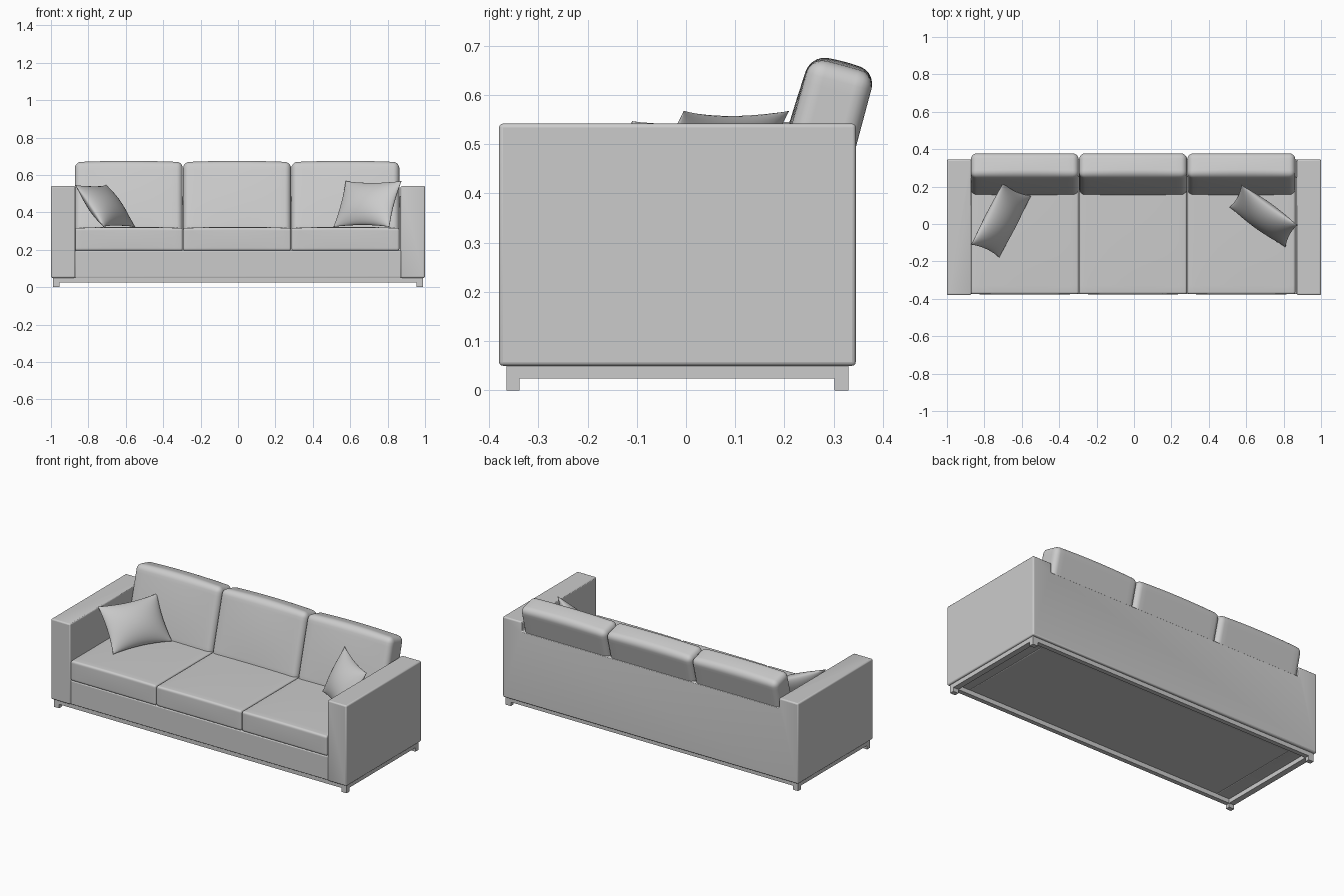
import bpy, bmesh, math
from mathutils import Vector

if "Cube" in bpy.data.objects:
    bpy.data.objects.remove(bpy.data.objects["Cube"])


def finish(name, bm, smooth=True):
    bmesh.ops.recalc_face_normals(bm, faces=bm.faces)
    me = bpy.data.meshes.new(name)
    bm.to_mesh(me)
    bm.free()
    for p in me.polygons:
        p.use_smooth = smooth
    ob = bpy.data.objects.new(name, me)
    bpy.context.collection.objects.link(ob)
    return ob


def box_bm(lo, hi):
    bm = bmesh.new()
    bmesh.ops.create_cube(bm, size=1)
    for v in bm.verts:
        v.co = Vector([(a + b) / 2 + c * (b - a) for a, b, c in zip(lo, hi, v.co)])
    return bm


def box(name, lo, hi, bevel=0.0):
    ob = finish(name, box_bm(lo, hi), smooth=False)
    if bevel:
        add_bevel(ob, bevel)
    return ob


def add_bevel(ob, width):
    m = ob.modifiers.new("soft_edges", "BEVEL")
    m.width, m.segments, m.limit_method = width, 3, "ANGLE"
    bpy.context.view_layer.objects.active = ob
    ob.select_set(True)
    bpy.ops.object.shade_smooth_by_angle(angle=math.radians(35))
    ob.select_set(False)


def cushion(name, size, loc, radius, puff, tilt=0.0):
    """Rounded box whose front (-y) and top (+z) swell slightly."""
    h = Vector(size) / 2
    bm = box_bm(-h, h)
    bmesh.ops.bevel(bm, geom=bm.edges[:], offset=radius, segments=5,
                    profile=0.5, affect="EDGES")
    for axis in range(3):
        n = Vector((0, 0, 0))
        n[axis] = 1
        for i in range(-4, 5):
            bmesh.ops.bisect_plane(bm, geom=bm.verts[:] + bm.edges[:] + bm.faces[:],
                                   plane_co=n * (h[axis] - radius) * i / 4.5, plane_no=n)
    for v in bm.verts:
        x, y, z = (v.co[i] / h[i] for i in range(3))
        v.co.y -= puff[0] * (1 - x * x) * (1 - z * z) * (1 - y) / 2
        v.co.z += puff[1] * (1 - x * x) * (1 - 0.6 * y * y) * (1 + z) / 2
    ob = finish(name, bm)
    ob.location = loc
    ob.rotation_euler.x = tilt
    return ob


def pillow(name, a, b, c, thick, n=20):
    """Throw pillow from lower corners a, b and the upper corner c above a."""
    a, b, c = Vector(a), Vector(b), Vector(c)
    eu, ev = (b - a) / 2, (c - a) / 2
    mid, normal = a + eu + ev, eu.cross(ev).normalized()
    bm = bmesh.new()
    for side in (-1, 1):
        rows = []
        for j in range(n + 1):
            v = math.sin(math.pi * (j / n - 0.5))
            row = []
            for i in range(n + 1):
                u = math.sin(math.pi * (i / n - 0.5))
                p = mid + eu * u * (1 - 0.07 * (1 - v * v)) + ev * v * (1 - 0.1 * (1 - u * u))
                bulge = max(0, (1 - u * u) * (1 - v * v)) ** 0.6
                row.append(bm.verts.new(p + normal * side * thick * bulge))
            rows.append(row)
        for r, s in zip(rows, rows[1:]):
            for i in range(n):
                bm.faces.new((r[i], r[i + 1], s[i + 1], s[i]))
    bmesh.ops.remove_doubles(bm, verts=bm.verts, dist=1e-5)
    return finish(name, bm)


# Shell: both arms and the lower back in one piece
shell = box("arms_and_back", (-1, -0.38, 0.05), (1, 0.345, 0.542))
cutters = [box("seat_cutter", (-0.87, -0.6, -0.2), (0.87, 0.25, 0.8)),
           box("back_top_cutter", (-0.87, 0.1, 0.485), (0.87, 0.6, 0.9))]
for cut in cutters:
    cut.hide_render = True
    cut.hide_viewport = True
    m = shell.modifiers.new("cut", "BOOLEAN")
    m.operation, m.object, m.solver = "DIFFERENCE", cut, "EXACT"
add_bevel(shell, 0.008)

# Seat base
box("seat_base", (-0.872, -0.375, 0.051), (0.872, 0.26, 0.196), 0.005)

# Seat and back cushions
for i, side in enumerate(("left", "middle", "right")):
    x = -0.584 + 0.579 * i
    cushion(side + "_seat_cushion", (0.577, 0.63, 0.122), (x, -0.06, 0.256),
            0.012, (0.002, 0.006))
    cushion(side + "_back_cushion", (0.577, 0.136, 0.40), (x, 0.267, 0.465),
            0.032, (0.008, 0.010), math.radians(-15))

# Throw pillows
pillow("left_pillow", (-0.72, -0.18, 0.322), (-0.55, 0.15, 0.322),
       (-0.872, -0.11, 0.547), 0.06)
pillow("right_pillow", (0.51, 0.09, 0.322), (0.81, -0.125, 0.322),
       (0.575, 0.21, 0.568), 0.06)

# Under-frame rails and legs
for name, y0, y1 in (("front", -0.365, -0.338), ("back", 0.302, 0.33)):
    box(name + "_rail", (-0.955, y0, 0.024), (0.955, y1, 0.052))
    for side, x in (("left", -0.9725), ("right", 0.9725)):
        box(f"{name}_{side}_leg", (x - 0.0175, y0, 0), (x + 0.0175, y1, 0.052))
for side, x in (("left", -0.9725), ("right", 0.9725)):
    box(side + "_rail", (x - 0.0175, -0.338, 0.024), (x + 0.0175, 0.302, 0.052))
